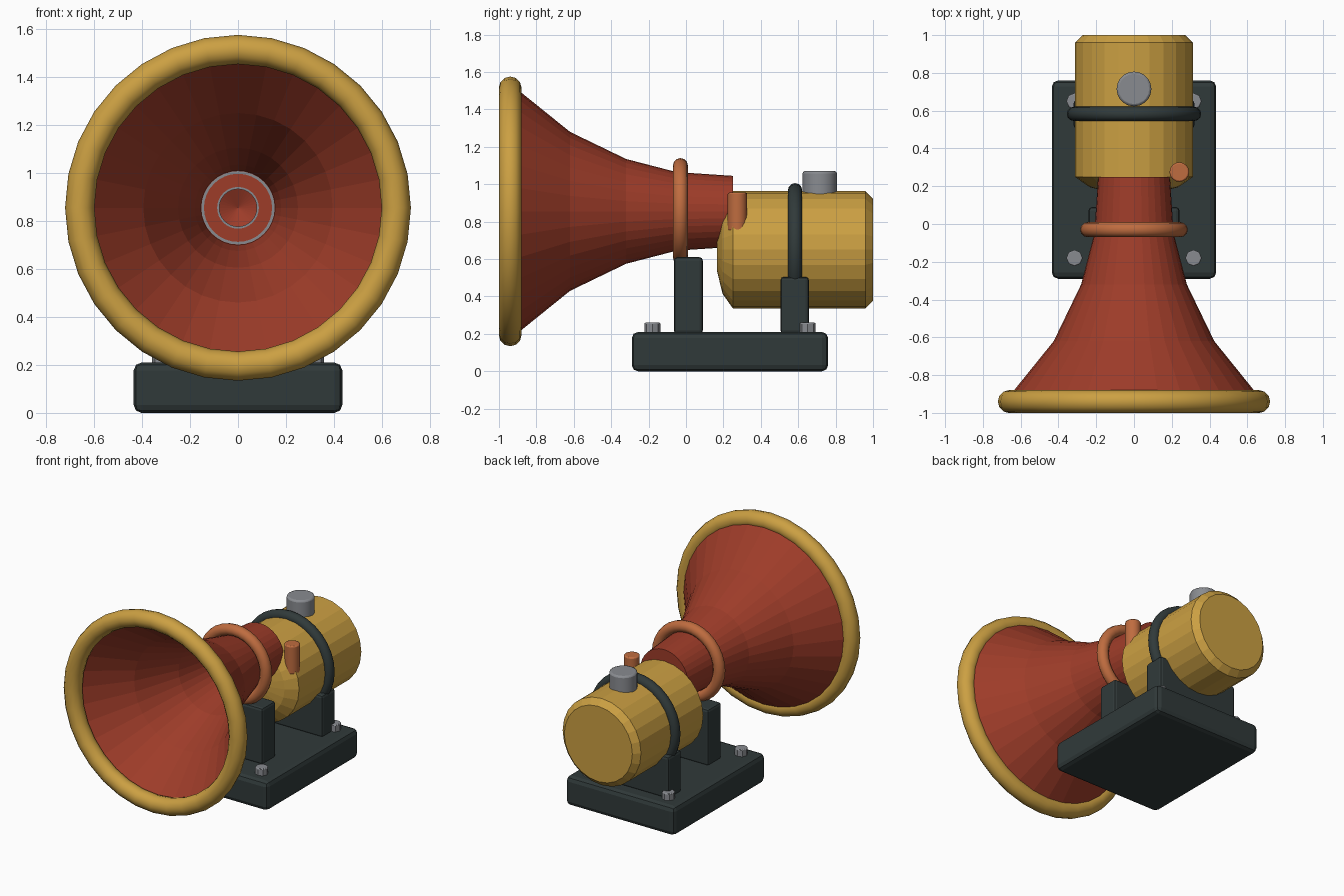
import bpy
import bmesh
import math
from mathutils import Matrix, Vector

cube = bpy.data.objects.get("Cube")
if cube:
    bpy.data.objects.remove(cube, do_unlink=True)


def material(name, rgb):
    m = bpy.data.materials.new(name)
    m.use_nodes = True
    m.diffuse_color = (*rgb, 1)
    m.node_tree.nodes["Principled BSDF"].inputs["Base Color"].default_value = (*rgb, 1)
    return m


RED = material("brick red", (0.34, 0.045, 0.022))
BRASS = material("brass yellow", (0.6, 0.35, 0.055))
DARK = material("dark slate", (0.03, 0.042, 0.042))
GREY = material("steel grey", (0.25, 0.26, 0.28))
COPPER = material("copper orange", (0.52, 0.15, 0.05))

HORN_Z = 0.855
MOTOR_Z = 0.65


def finish(name, bm, mat, bevel=0, smooth=False):
    bmesh.ops.recalc_face_normals(bm, faces=bm.faces)
    mesh = bpy.data.meshes.new(name)
    bm.to_mesh(mesh)
    bm.free()
    ob = bpy.data.objects.new(name, mesh)
    bpy.context.collection.objects.link(ob)
    mesh.materials.append(mat)
    if bevel:
        mod = ob.modifiers.new("bevel", "BEVEL")
        mod.width = bevel
        mod.segments = 2
    if smooth:
        bpy.ops.object.select_all(action="DESELECT")
        ob.select_set(True)
        bpy.context.view_layer.objects.active = ob
        bpy.ops.object.shade_smooth_by_angle(angle=math.radians(40))
    return ob


def lathe(name, profile, z, mat, sides, closed=False, smooth=False):
    """Spin (y, radius) points around an axis along y at height z."""
    bm = bmesh.new()
    verts = [bm.verts.new((0, y, r)) for y, r in profile]
    pairs = list(zip(verts, verts[1:]))
    if closed:
        pairs.append((verts[-1], verts[0]))
    edges = [bm.edges.new(p) for p in pairs]
    bmesh.ops.spin(bm, geom=verts + edges, cent=(0, 0, 0), axis=(0, 1, 0),
                   angle=math.tau, steps=sides, use_merge=True)
    bmesh.ops.remove_doubles(bm, verts=bm.verts, dist=1e-5)
    bmesh.ops.translate(bm, verts=bm.verts, vec=(0, 0, z))
    return finish(name, bm, mat, smooth=smooth)


def ring(name, y, z, major, minor, mat, sides=32, steps=12):
    circle = [(y + minor * math.cos(math.tau * i / steps),
               major + minor * math.sin(math.tau * i / steps)) for i in range(steps)]
    return lathe(name, circle, z, mat, sides, closed=True, smooth=True)


def box(name, xs, ys, zs, mat, bevel):
    lo, hi = (Vector(c) for c in zip(xs, ys, zs))
    bm = bmesh.new()
    bmesh.ops.create_cube(bm, size=1, matrix=Matrix.Translation((lo + hi) / 2)
                          @ Matrix.Diagonal((*(hi - lo), 1)))
    return finish(name, bm, mat, bevel)


def post(name, x, y, z0, z1, radius, mat, sides, bevel):
    bm = bmesh.new()
    bmesh.ops.create_cone(bm, cap_ends=True, segments=sides, radius1=radius,
                          radius2=radius, depth=z1 - z0,
                          matrix=Matrix.Translation((x, y, (z0 + z1) / 2)))
    ob = finish(name, bm, mat, bevel, smooth=True)
    if bevel:
        ob.modifiers["bevel"].limit_method = "ANGLE"
        ob.modifiers["bevel"].angle_limit = math.radians(70)
    return ob


# Horn: flared outer wall, thin lip, inner wall and a stepped throat
outer = [(0.25, 0), (0.25, 0.19), (-0.05, 0.21), (-0.32, 0.28), (-0.62, 0.425), (-0.93, 0.675)]
inner = [(y, r - 0.03) for y, r in reversed(outer[1:])]
inner[-1] = (0.12, 0.155)
throat = [(0.12, 0.085), (0.16, 0)]
lathe("horn", outer + inner + throat, HORN_Z, RED, 32)
ring("horn_rim", -0.94, HORN_Z, 0.66, 0.061, BRASS)
ring("horn_collar", -0.03, HORN_Z, 0.245, 0.04, COPPER)

# Thin trim rings inside the throat
for label, r0, r1 in (("outer", 0.142, 0.153), ("inner", 0.078, 0.087)):
    lathe("throat_trim_" + label, [(0.115, r0), (0.115, r1), (0.122, r1), (0.122, r0)],
          HORN_Z, GREY, 32, closed=True)

# Motor housing: domed front, chamfered back
lathe("motor_housing", [(0.165, 0), (0.165, 0.11), (0.195, 0.235), (0.25, 0.313),
                        (0.96, 0.313), (1.0, 0.272), (1.0, 0)], MOTOR_Z, BRASS, 24)
ring("motor_strap", 0.583, MOTOR_Z, 0.318, 0.038, DARK)

# Fittings on top of the housing
post("filler_cap", 0, 0.715, 0.9, 1.07, 0.092, GREY, 20, 0.012)
post("side_plug", 0.24, 0.275, 0.75, 0.955, 0.052, COPPER, 16, 0.008)

# Mounting base and supports
box("base", (-0.435, 0.435), (-0.29, 0.76), (0, 0.21), DARK, 0.033)
box("front_support", (-0.24, 0.24), (-0.065, 0.09), (0.2, 0.61), DARK, 0.018)
box("rear_support", (-0.32, 0.32), (0.505, 0.657), (0.2, 0.505), DARK, 0.018)

# Base bolts
for side, x in (("left", 0.315), ("right", -0.315)):
    for end, y in (("front", -0.18), ("rear", 0.65)):
        post(f"{end}_{side}_bolt", x, y, 0.2, 0.26, 0.043, GREY, 8, 0.006)
